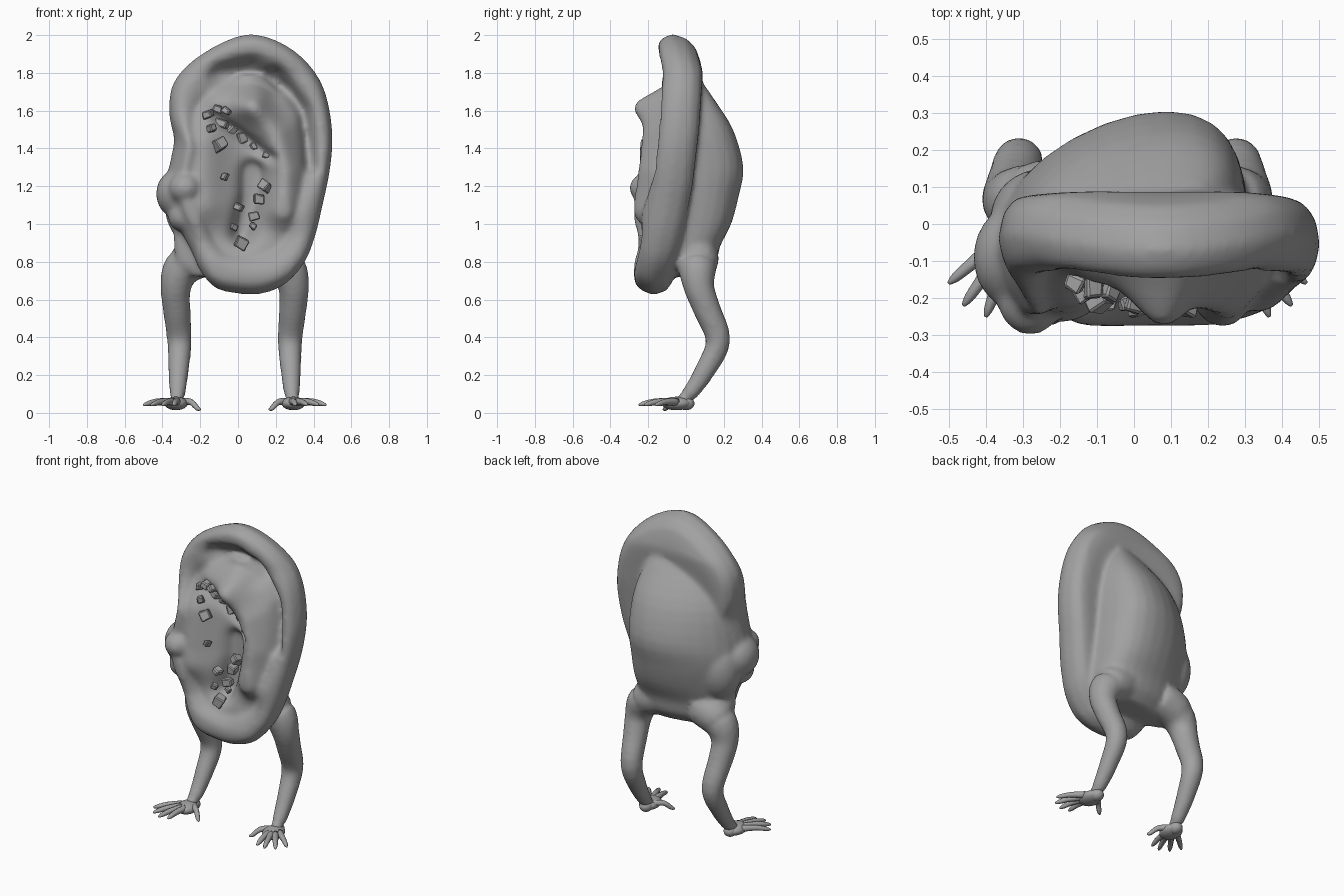
import bpy, bmesh, math, random
from mathutils import Vector, Matrix

if "Cube" in bpy.data.objects:
    bpy.data.objects.remove(bpy.data.objects["Cube"])

random.seed(4)
grey = bpy.data.materials.new("flesh_grey")
grey.diffuse_color = (0.36, 0.36, 0.36, 1)
grey.use_nodes = True
grey.node_tree.nodes["Principled BSDF"].inputs["Base Color"].default_value = grey.diffuse_color


def finish(name, bm, smooth=True):
    bmesh.ops.recalc_face_normals(bm, faces=bm.faces[:])
    me = bpy.data.meshes.new(name)
    bm.to_mesh(me)
    bm.free()
    me.materials.append(grey)
    for p in me.polygons:
        p.use_smooth = smooth
    ob = bpy.data.objects.new(name, me)
    bpy.context.collection.objects.link(ob)
    return ob


def catmull(pts, steps, closed=False):
    """Smooth curve through points of any dimension."""
    n, out = len(pts), []
    for i in range(n if closed else n - 1):
        if closed:
            q = [pts[(i + k) % n] for k in (-1, 0, 1, 2)]
        else:
            q = [pts[min(max(i + k, 0), n - 1)] for k in (-1, 0, 1, 2)]
        for s in range(steps):
            t = s / steps
            out.append(tuple(0.5 * (2 * b + (c - a) * t + (2 * a - 5 * b + 4 * c - d) * t * t
                                    + (3 * b - a - 3 * c + d) * t ** 3) for a, b, c, d in zip(*q)))
    return out if closed else out + [tuple(pts[-1])]


def lerp_table(table, v):
    if v <= table[0][0]:
        return table[0][1]
    for (a, p), (b, q) in zip(table, table[1:]):
        if v <= b:
            return p + (q - p) * (v - a) / (b - a)
    return table[-1][1]


def skin(bm, rings):
    """Bridge rings of points and cap the ends."""
    rows = [[bm.verts.new(p) for p in r] for r in rings]
    n = len(rows[0])
    for a, b in zip(rows, rows[1:]):
        for i in range(n):
            bm.faces.new((a[i], a[(i + 1) % n], b[(i + 1) % n], b[i]))
    bm.faces.new(rows[0][::-1])
    bm.faces.new(rows[-1])


def tube(bm, pts, steps=4, sides=10):
    """Tapered limb through (x, y, z, radius) points."""
    path = catmull(pts, steps)
    rings = []
    for i, p in enumerate(path):
        c = Vector(p[:3])
        d = Vector(path[min(i + 1, len(path) - 1)][:3]) - Vector(path[max(i - 1, 0)][:3])
        u = d.cross(Vector((0.0, 0.9, 0.44)) if abs(d.normalized().z) > 0.7 else Vector((0, 0, 1))).normalized()
        v = d.cross(u).normalized()
        rings.append([c + p[3] * (u * math.cos(a) + v * math.sin(a))
                      for a in (2 * math.pi * k / sides for k in range(sides))])
    skin(bm, rings)


def ball(bm, loc, size):
    m = Matrix.Translation(loc) @ Matrix.Diagonal((*size, 1))
    bmesh.ops.create_uvsphere(bm, u_segments=20, v_segments=12, radius=1, matrix=m)


# Ear outline, leaning midplane and rolled edge
outline = catmull([(0.05, 2.005), (0.2, 1.975), (0.35, 1.875), (0.455, 1.72), (0.5, 1.5), (0.49, 1.3),
                   (0.445, 1.08), (0.405, 0.92), (0.35, 0.79), (0.25, 0.68), (0.13, 0.63), (0, 0.63),
                   (-0.12, 0.66), (-0.2, 0.75), (-0.25, 0.86), (-0.31, 0.97), (-0.36, 1.08), (-0.39, 1.17),
                   (-0.36, 1.33), (-0.34, 1.45), (-0.365, 1.58), (-0.35, 1.73), (-0.26, 1.85), (-0.1, 1.955)],
                  4, True)
midplane = [(0.64, -0.17), (0.72, -0.18), (0.9, -0.14), (1.2, -0.08), (1.5, -0.045), (1.8, -0.025), (2.0, -0.07)]
front_roll = [(0, 0.6), (0.62, 0.5), (0.7, 0.45), (0.76, 0.8), (0.85, 1.0), (0.93, 0.9), (0.98, 0.5), (1, 0)]
back_roll = [(0, 1.0), (0.8, 1.15), (0.9, 1.05), (0.97, 0.65), (1, 0)]

# Ridges (negative) and hollows (positive): path, width, depth
folds = [([(0.08, 1.62), (0.2, 1.47), (0.25, 1.28), (0.24, 1.08)], 0.1, -0.13),   # inner ridge
         ([(-0.1, 1.64), (0.08, 1.62)], 0.08, -0.06),                             # swelling above the slit
         ([(0.2, 1.8), (0.35, 1.6), (0.385, 1.3)], 0.035, 0.06),                  # groove by the rim
         ([(-0.2, 1.42), (-0.2, 1.12)], 0.15, -0.12),                            # cheek
         ([(0.13, 0.86), (-0.08, 0.82)], 0.1, -0.02),                             # lobe
         ([(0.08, 1.27), (0.07, 1.15), (0.02, 0.95)], 0.055, 0.12),               # mouth hollow
         ([(-0.12, 1.57), (0.18, 1.35)], 0.025, 0.07),                            # upper slit
         ([(-0.1, 1.8), (0.08, 1.83), (0.2, 1.72)], 0.055, 0.06)]                 # upper hollow


def path_distance(p, path):
    best = 9
    for a, b in zip(path, path[1:]):
        a, b = Vector(a), Vector(b)
        t = max(0, min(1, (p - a).dot(b - a) / (b - a).length_squared))
        best = min(best, (p - a - t * (b - a)).length)
    return best


def front_y(x, z, r):
    y = lerp_table(midplane, z) - 0.1 * lerp_table(front_roll, r)
    fade = min(1, (1 - r) / 0.18)
    for path, width, depth in folds:
        y += fade * depth * math.exp(-(path_distance(Vector((x, z)), path) / width) ** 2)
    return max(y, -0.275)


CX, CZ = 0.06, 1.3
body = bmesh.new()
radii = [1, 0.99, 0.97, 0.94, 0.9] + [0.86 - 0.04 * i for i in range(21)] + [0.02]
rings = []
for front in (True, False):
    for r in (reversed(radii) if front else radii[1:]):
        ring = []
        for ox, oz in outline:
            x, z = CX + (ox - CX) * r, CZ + (oz - CZ) * r
            y = front_y(x, z, r) if front else lerp_table(midplane, z) + 0.1 * lerp_table(back_roll, r)
            ring.append((x, y, z))
        rings.append(ring)
skin(body, rings)

# Back bulge: stacked sections (z, centre x, half width, back depth)
sections = catmull([(1.79, 0.06, 0.06, 0.06), (1.66, 0.03, 0.22, 0.15), (1.5, 0.0, 0.3, 0.25),
                    (1.3, -0.02, 0.33, 0.305), (1.15, -0.03, 0.34, 0.28), (1.0, -0.02, 0.325, 0.24),
                    (0.88, -0.02, 0.32, 0.18), (0.79, -0.02, 0.3, 0.16), (0.72, -0.02, 0.22, 0.1)], 3)
rings = []
for z, cx, w, d in sections:
    ring = []
    for k in range(28):
        a = 2 * math.pi * k / 28
        s = math.sin(a)
        ring.append((cx + w * math.cos(a) + 0.11 * max(s, 0) ** 2, -0.03 + (d + 0.03 if s > 0 else 0.06) * s, z))
    rings.append(ring)
skin(body, rings)

# Cheek and nose-like knobs on the left edge, with the swelling behind them
ball(body, (-0.32, -0.09, 1.16), (0.115, 0.14, 0.13))
ball(body, (-0.28, -0.2, 1.19), (0.09, 0.1, 0.085))
ball(body, (-0.3, -0.14, 1.04), (0.07, 0.1, 0.08))
ball(body, (-0.25, 0.01, 1.1), (0.14, 0.14, 0.2))

# Arms used as legs; the right one mirrors the left, set slightly inward
arm = [(-0.14, 0.055, 0.84, 0.11), (-0.235, 0.06, 0.815, 0.115), (-0.305, 0.06, 0.75, 0.1),
       (-0.33, 0.07, 0.66, 0.082), (-0.325, 0.11, 0.55, 0.074), (-0.31, 0.17, 0.38, 0.066),
       (-0.315, 0.098, 0.22, 0.055), (-0.32, 0.025, 0.11, 0.044), (-0.325, -0.03, 0.055, 0.035)]
fingers = [((-0.37, -0.05), (-0.5, -0.16)), ((-0.36, -0.08), (-0.46, -0.22)), ((-0.34, -0.09), (-0.4, -0.25)),
           ((-0.32, -0.09), (-0.34, -0.24)), ((-0.3, -0.03), (-0.2, -0.12))]
for side, name in ((1, "left"), (-1, "right")):
    def place(x):
        return x if side == 1 else -x - 0.035
    tube(body, [(place(x), y, z, r) for x, y, z, r in arm], 4, 14)
    hand = bmesh.new()
    ball(hand, (place(-0.328), -0.05, 0.05), (0.062, 0.08, 0.036))
    ball(hand, (place(-0.322), 0.0, 0.05), (0.04, 0.045, 0.036))
    for i, ((x0, y0), (x1, y1)) in enumerate(fingers):
        tip = 0.018 if i == 4 else 0.042
        tube(hand, [(place(x0), y0, 0.058, 0.022), (place((x0 + x1) / 2), (y0 + y1) / 2, 0.058, 0.017),
                    (place(x1 * 0.85 + x0 * 0.15), y1 * 0.85 + y0 * 0.15, tip + 0.006, 0.013),
                    (place(x1), y1, tip, 0.005)], 3, 8)
    finish(name + "_hand", hand)

# Fuse ear, bulge, knobs and arms into one soft surface
ear = finish("ear_body", body)
m = ear.modifiers.new("fuse", 'REMESH')
m.mode, m.voxel_size, m.use_smooth_shade = 'VOXEL', 0.014, True
m = ear.modifiers.new("soften", 'SMOOTH')
m.factor, m.iterations = 0.5, 10

# Crooked teeth along the slit and mouth
teeth = bmesh.new()
for x, z, s in [(-0.16, 1.58, 0.045), (-0.11, 1.61, 0.05), (-0.06, 1.6, 0.04), (-0.14, 1.51, 0.045),
                (-0.08, 1.53, 0.06), (-0.1, 1.42, 0.065), (-0.04, 1.5, 0.05), (0.02, 1.455, 0.055),
                (0.08, 1.41, 0.035), (0.15, 1.365, 0.04), (-0.07, 1.25, 0.035), (0.14, 1.2, 0.055),
                (0.11, 1.13, 0.055), (0.085, 1.04, 0.05), (0.0, 1.09, 0.045), (-0.02, 0.98, 0.035),
                (0.08, 0.99, 0.035), (0.015, 0.9, 0.055)]:
    y = front_y(x, z, 0.5) - 0.015
    if z < 1.3:
        y = min(y, -0.215)
    turn = Matrix.Rotation(random.uniform(-0.6, 0.6), 4, 'Y') @ Matrix.Rotation(random.uniform(-0.6, 0.6), 4, 'Z')
    mat = Matrix.Translation((x, y, z)) @ turn @ Matrix.Diagonal((s, s * 1.1, s * random.uniform(0.8, 1.1), 1))
    made = bmesh.ops.create_cube(teeth, size=1, matrix=mat)
    for v in made["verts"]:
        v.co += Vector([random.uniform(-0.007, 0.007) for _ in range(3)])
bmesh.ops.bevel(teeth, geom=teeth.edges[:], offset=0.006, segments=1, affect='EDGES')
finish("teeth", teeth, False)
